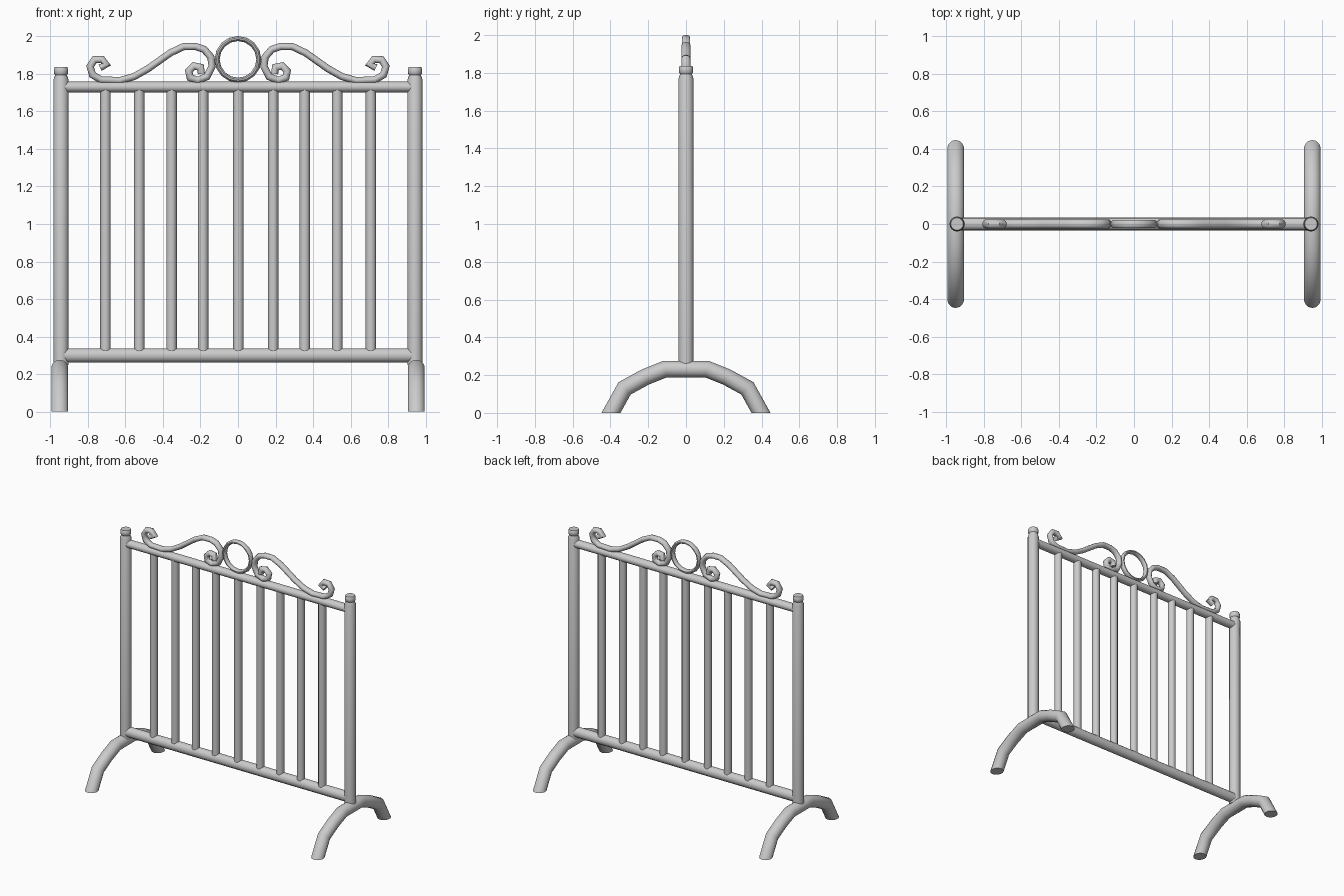
import bpy, bmesh, math
from mathutils import Vector

if "Cube" in bpy.data.objects:
    bpy.data.objects.remove(bpy.data.objects["Cube"])


def smooth(obj, angle=40):
    bpy.ops.object.select_all(action='DESELECT')
    obj.select_set(True)
    bpy.context.view_layer.objects.active = obj
    bpy.ops.object.shade_smooth_by_angle(angle=math.radians(angle))


def add_mesh(name, bm, angle=40):
    bmesh.ops.recalc_face_normals(bm, faces=bm.faces[:])
    me = bpy.data.meshes.new(name)
    bm.to_mesh(me)
    bm.free()
    obj = bpy.data.objects.new(name, me)
    bpy.context.collection.objects.link(obj)
    smooth(obj, angle)
    return obj


def sweep(name, path, rad, side, sides=10, closed=False, floor=False, angle=50):
    """Mitred tube along a planar path; side is the plane's normal, rad = (in plane, across)."""
    pts = [Vector(p) for p in path]
    side = Vector(side)
    n = len(pts)
    bm = bmesh.new()
    rings = []
    for i, p in enumerate(pts):
        a = (p - pts[i - 1]).normalized() if closed or i > 0 else None
        b = (pts[(i + 1) % n] - p).normalized() if closed or i < n - 1 else None
        a, b = a or b, b or a
        t = (a + b).normalized()
        u = side.cross(t) / max(t.dot(a), 0.75)
        rings.append([bm.verts.new(p + u * rad[0] * math.cos(k * math.tau / sides)
                                   + side * rad[1] * math.sin(k * math.tau / sides))
                      for k in range(sides)])
    for i in range(n if closed else n - 1):
        r, s = rings[i], rings[(i + 1) % n]
        for k in range(sides):
            j = (k + 1) % sides
            bm.faces.new((r[k], r[j], s[j], s[k]))
    if not closed:
        bm.faces.new(rings[0])
        bm.faces.new(rings[-1])
    if floor:
        bmesh.ops.bisect_plane(bm, geom=bm.verts[:] + bm.edges[:] + bm.faces[:],
                               plane_co=(0, 0, 0), plane_no=(0, 0, -1), clear_outer=True)
        bmesh.ops.holes_fill(bm, edges=[e for e in bm.edges if e.is_boundary])
    return add_mesh(name, bm, angle)


def lathe(name, profile, x, sides=16):
    bm = bmesh.new()
    rings = [[bm.verts.new((x + r * math.cos(k * math.tau / sides),
                            r * math.sin(k * math.tau / sides), z)) for k in range(sides)]
             for r, z in profile]
    for r, s in zip(rings, rings[1:]):
        for k in range(sides):
            j = (k + 1) % sides
            bm.faces.new((r[k], r[j], s[j], s[k]))
    bm.faces.new(rings[0])
    bm.faces.new(rings[-1])
    return add_mesh(name, bm)


# half profiles and paths
post = [(.04, .25), (.04, 1.77), (.034, 1.785), (.032, 1.795),
        (.038, 1.803), (.038, 1.825), (.033, 1.836)]
half_foot = [(.425, -.05), (.325, .13), (.215, .19), (.11, .232)]
foot = half_foot + [(-y, z) for y, z in reversed(half_foot)]
scroll = [(.195, 1.80), (.20, 1.835), (.235, 1.842), (.262, 1.815), (.255, 1.78),
          (.215, 1.765), (.165, 1.785), (.138, 1.84), (.145, 1.89), (.18, 1.93),
          (.225, 1.945), (.29, 1.945), (.36, 1.912), (.48, 1.827), (.555, 1.785),
          (.63, 1.764), (.73, 1.768), (.775, 1.795), (.788, 1.84), (.765, 1.875),
          (.725, 1.877), (.702, 1.85), (.735, 1.833)]

# posts, feet and scrolls on both sides
for tag, s in (("left", -1), ("right", 1)):
    lathe(tag + "_post", post, s * .943)
    sweep(tag + "_foot", [(s * .95, y, z) for y, z in foot], (.044, .046), (1, 0, 0),
          sides=14, floor=True)
    sweep(tag + "_scroll", [(s * x, 0, z) for x, z in scroll], (.019, .024), (0, 1, 0))

# centre ring
sweep("centre_ring", [(.111 * math.cos(i * math.tau / 16), 0, 1.877 + .111 * math.sin(i * math.tau / 16))
                      for i in range(16)], (.013, .022), (0, 1, 0), closed=True)

# rails
sweep("top_rail", [(-.93, 0, 1.73), (.93, 0, 1.73)], (.029, .033), (0, 1, 0), sides=14)
sweep("bottom_rail", [(-.93, 0, .30), (.93, 0, .30)], (.038, .036), (0, 1, 0), sides=14)

# upright bars
for i, x in enumerate((-.706, -.526, -.354, -.186, .002, .188, .356, .529, .708)):
    lathe(f"bar_{i + 1}", [(.028, .32), (.028, 1.72)], x, 12)
